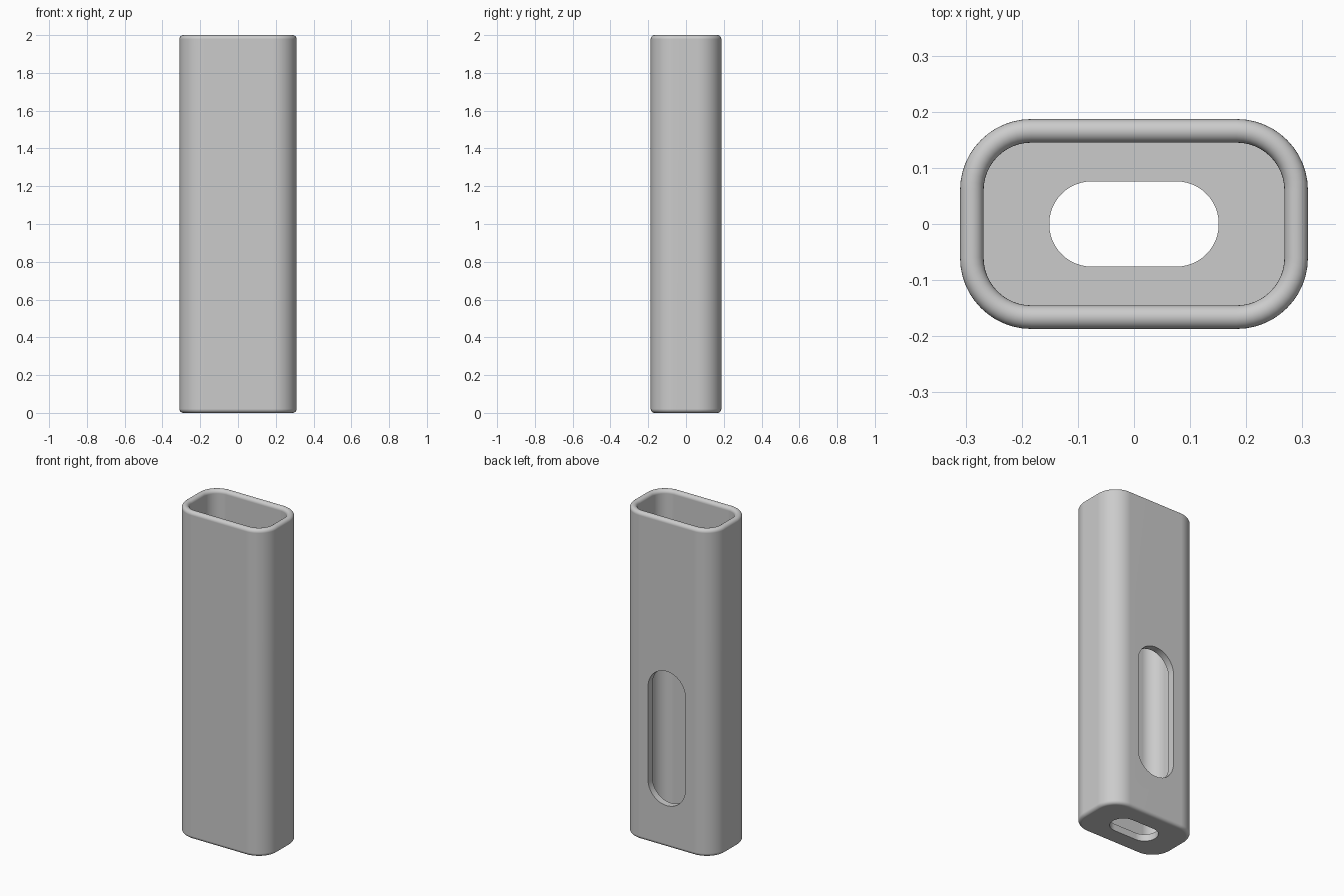
import bpy, bmesh, math

if "Cube" in bpy.data.objects:
    bpy.data.objects.remove(bpy.data.objects["Cube"])

HX, HY, R = 0.31, 0.187, 0.127     # outer half sizes and corner radius
WALL, HEIGHT = 0.042, 2.0
EDGE = WALL / 2                    # rounding of rim and base edge
SEG = 12                           # segments per corner


def rounded_rect(hx, hy, r):
    """Counter-clockwise outline of a rounded rectangle."""
    pts = []
    for k, (sx, sy) in enumerate([(1, 1), (-1, 1), (-1, -1), (1, -1)]):
        for i in range(SEG + 1):
            a = math.radians(90 * (k + i / SEG))
            pts.append((sx * (hx - r) + r * math.cos(a), sy * (hy - r) + r * math.sin(a)))
    return pts


def loft(name, rings):
    """Skin a stack of point rings and cap both ends."""
    bm = bmesh.new()
    loops = [[bm.verts.new(p) for p in ring] for ring in rings]
    n = len(loops[0])
    for lo, hi in zip(loops, loops[1:]):
        for i in range(n):
            j = (i + 1) % n
            bm.faces.new((lo[i], lo[j], hi[j], hi[i]))
    bm.faces.new(loops[0][::-1])
    bm.faces.new(loops[-1])
    bmesh.ops.remove_doubles(bm, verts=bm.verts, dist=1e-5)
    bmesh.ops.recalc_face_normals(bm, faces=bm.faces)
    mesh = bpy.data.meshes.new(name)
    bm.to_mesh(mesh)
    bm.free()
    obj = bpy.data.objects.new(name, mesh)
    bpy.context.collection.objects.link(obj)
    return obj


# Wall section as (inset, height): base edge, outer wall, round rim, cavity, floor
profile = []
for i in range(7):
    a = math.pi / 2 * i / 6
    profile.append((EDGE * (1 - math.sin(a)), EDGE * (1 - math.cos(a))))
for i in range(13):
    a = math.pi * i / 12
    profile.append((EDGE * (1 - math.cos(a)), HEIGHT - EDGE + EDGE * math.sin(a)))
profile.append((WALL, WALL))

sleeve = loft("sleeve", [[(x, y, z) for x, y in rounded_rect(HX - d, HY - d, R - d)]
                         for d, z in profile])

# Stadium cutters: opening in the floor and tall window in the back wall
floor_cutter = loft("floor_cutter", [[(x, y, z) for x, y in rounded_rect(0.151, 0.076, 0.0755)]
                                     for z in (-0.1, 0.1)])
window_cutter = loft("window_cutter", [[(x, y, z + 0.665) for x, z in rounded_rect(0.126, 0.41, 0.1255)]
                                       for y in (0.09, 0.3)])

bpy.context.view_layer.objects.active = sleeve
sleeve.select_set(True)
for cutter in (floor_cutter, window_cutter):
    cutter.hide_render = True
    mod = sleeve.modifiers.new("cut", 'BOOLEAN')
    mod.operation, mod.solver, mod.object = 'DIFFERENCE', 'EXACT', cutter
    bpy.ops.object.modifier_apply(modifier=mod.name)
    bpy.data.objects.remove(cutter)

# Smooth shading with crisp slot edges and flat sides
bpy.ops.object.shade_smooth_by_angle(angle=math.radians(35))
weighted = sleeve.modifiers.new("flat_sides", 'WEIGHTED_NORMAL')
weighted.keep_sharp = True

grey = bpy.data.materials.new("light grey")
grey.diffuse_color = (0.6, 0.6, 0.6, 1)
grey.use_nodes = True
grey.node_tree.nodes["Principled BSDF"].inputs["Base Color"].default_value = grey.diffuse_color
sleeve.data.materials.clear()
sleeve.data.materials.append(grey)
